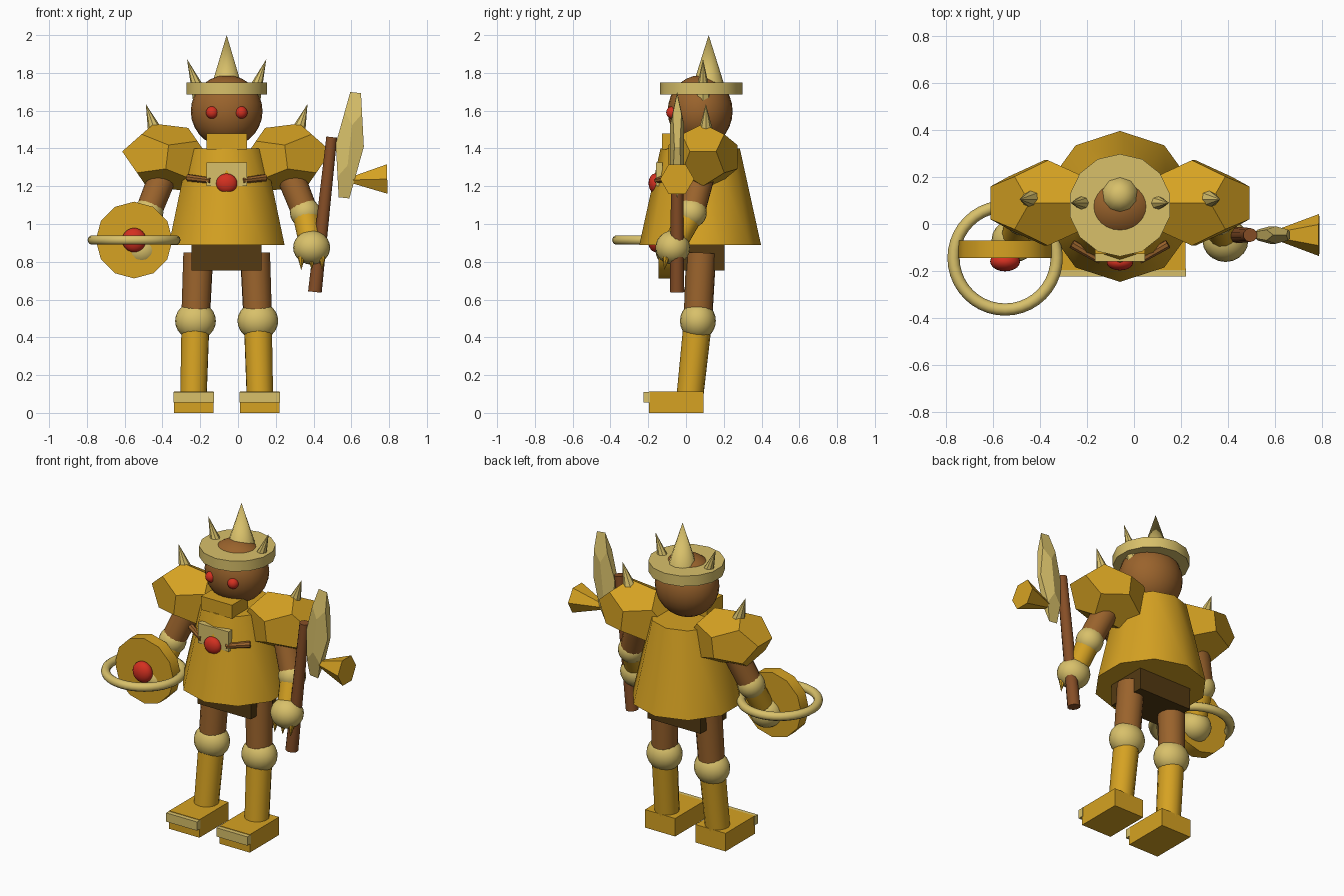
import bpy, bmesh, math
from mathutils import Vector, Matrix

if "Cube" in bpy.data.objects:
    bpy.data.objects.remove(bpy.data.objects["Cube"])

CX = -0.06   # body centre line


def mat(name, r, g, b):
    m = bpy.data.materials.new(name)
    lin = [((c / 255 + 0.055) / 1.055) ** 2.4 for c in (r, g, b)]
    m.diffuse_color = (*lin, 1)
    m.use_nodes = True
    m.node_tree.nodes["Principled BSDF"].inputs["Base Color"].default_value = m.diffuse_color
    return m


GOLD = mat("gold", 214, 162, 34)
SKIN = mat("brown", 154, 99, 44)
PALE = mat("pale_brass", 216, 192, 106)
RED = mat("red", 212, 48, 32)
DARK = mat("dark_brown", 84, 58, 18)
WOOD = mat("wood", 134, 78, 38)


def finish(bm, name, material, smooth=True, angle=40):
    bmesh.ops.recalc_face_normals(bm, faces=bm.faces)
    me = bpy.data.meshes.new(name)
    bm.to_mesh(me)
    bm.free()
    me.materials.append(material)
    ob = bpy.data.objects.new(name, me)
    bpy.context.collection.objects.link(ob)
    if smooth:
        bpy.ops.object.select_all(action='DESELECT')
        ob.select_set(True)
        bpy.context.view_layer.objects.active = ob
        bpy.ops.object.shade_smooth_by_angle(angle=math.radians(angle))
    return ob


def box(name, x0, x1, y0, y1, z0, z1, material):
    bm = bmesh.new()
    bmesh.ops.create_cube(bm, size=1)
    for v in bm.verts:
        v.co = ((x0 + x1) / 2 + v.co.x * (x1 - x0),
                (y0 + y1) / 2 + v.co.y * (y1 - y0),
                (z0 + z1) / 2 + v.co.z * (z1 - z0))
    return finish(bm, name, material, False)


def ball(name, c, r, material, seg=20, rings=12):
    bm = bmesh.new()
    bmesh.ops.create_uvsphere(bm, u_segments=seg, v_segments=rings, radius=1)
    r = r if isinstance(r, tuple) else (r, r, r)
    bm.transform(Matrix.Translation(c) @ Matrix.Diagonal((*r, 1)))
    return finish(bm, name, material)


def rod(name, a, b, r1, r2, material, seg=14):
    """Tapered round bar from a to b; a zero radius gives a spike."""
    a, b = Vector(a), Vector(b)
    bm = bmesh.new()
    bmesh.ops.create_cone(bm, cap_ends=True, segments=seg, radius1=r1,
                          radius2=r2, depth=(b - a).length)
    rot = Vector((0, 0, 1)).rotation_difference(b - a).to_matrix().to_4x4()
    bm.transform(Matrix.Translation((a + b) / 2) @ rot)
    return finish(bm, name, material)


def dodecahedron(name, c, r, tilt, material):
    t = (1 + 5 ** 0.5) / 2
    pts = [(x, y, z) for x in (-1, 1) for y in (-1, 1) for z in (-1, 1)]
    for i in (-1, 1):
        for j in (-1, 1):
            pts += [(0, i * t, j / t), (i / t, 0, j * t), (i * t, j / t, 0)]
    bm = bmesh.new()
    for p in pts:
        bm.verts.new(Vector(p) / 3 ** 0.5)
    bmesh.ops.convex_hull(bm, input=bm.verts)
    bmesh.ops.dissolve_limit(bm, angle_limit=0.02, verts=bm.verts, edges=bm.edges)
    bm.transform(Matrix.Translation(c) @ Matrix.Rotation(tilt, 4, 'Y')
                 @ Matrix.Diagonal((*r, 1)))
    return finish(bm, name, material, False)


# Torso, pelvis and chest ornament
rod("torso", (CX, 0.075, 0.89), (CX, 0.075, 1.40), 0.322, 0.21, GOLD, 10)
box("pelvis", CX - 0.185, CX + 0.185, -0.05, 0.205, 0.755, 0.93, DARK)
box("chest_plate", CX - 0.107, CX + 0.107, -0.16, -0.125, 1.20, 1.325, PALE)
ball("chest_gem", (CX, -0.165, 1.215), (0.056, 0.033, 0.052), RED)

# Head, jaw and crown
ball("head", (CX, 0.075, 1.597), (0.19, 0.172, 0.19), SKIN, 24, 14)
box("jaw", CX - 0.107, CX + 0.107, -0.127, 0.03, 1.395, 1.48, GOLD)
rod("crown_band", (CX, 0.08, 1.685), (CX, 0.08, 1.75), 0.2185, 0.2185, PALE, 14)
rod("crown_center_spike", (CX, 0.12, 1.73), (CX, 0.12, 2.0), 0.085, 0, PALE, 10)

for s, side in ((-1, "left"), (1, "right")):
    def P(x, y, z):
        return (CX + s * x, y, z)

    ball(side + "_eye", P(0.077, -0.072, 1.59), 0.033, RED)
    rod(side + "_crown_spike", P(0.125, 0.09, 1.64), P(0.21, 0.09, 1.873), 0.052, 0, PALE, 8)
    rod(side + "_chest_bar", P(0.205, -0.085, 1.245), P(0.085, -0.155, 1.23), 0.02, 0.016, SKIN, 8)

    # Shoulder guard with spike
    dodecahedron(side + "_shoulder_guard", P(0.315, 0.09, 1.355),
                 (0.257, 0.195, 0.178), -s * math.radians(7), GOLD)
    rod(side + "_shoulder_spike", P(0.375, 0.105, 1.48), P(0.428, 0.105, 1.635), 0.042, 0, PALE, 8)

    # Arm
    elbow = P(0.415, 0.03, 1.06)
    hand = P(0.45, -0.07, 0.875 if s > 0 else 0.86)
    rod(side + "_upper_arm", P(0.32, 0.09, 1.30), elbow, 0.075, 0.07, SKIN)
    ball(side + "_elbow", elbow, 0.08, PALE)
    rod(side + "_forearm", elbow, hand, 0.068, 0.062, GOLD)
    ball(side + "_hand", hand, (0.098, 0.092, 0.09), PALE)
    for i in (-1, 0, 1):
        h = Vector(hand) + Vector((i * 0.055, -0.035, -0.05))
        rod(side + "_claw", h, h + Vector((0, -0.01, -0.07)), 0.02, 0, GOLD, 8)

    # Leg and boot
    knee = P(0.165, 0.063, 0.487)
    rod(side + "_thigh", P(0.15, 0.08, 0.845), knee, 0.08, 0.076, SKIN)
    ball(side + "_knee", knee, (0.108, 0.095, 0.101), PALE)
    rod(side + "_shin", knee, P(0.176, 0.02, 0.08), 0.075, 0.071, GOLD)
    fx = CX + s * 0.175
    box(side + "_boot", fx - 0.105, fx + 0.105, -0.197, 0.093, 0, 0.113, GOLD)
    box(side + "_boot_trim", fx - 0.107, fx + 0.107, -0.225, -0.19, 0.055, 0.11, PALE)

# Shield with boss and horizontal hoop
SX, SZ = -0.55, 0.915
rod("shield", (SX, -0.145, SZ), (SX, -0.07, SZ), 0.203, 0.203, GOLD, 12)
ball("shield_boss", (SX, -0.16, SZ), (0.064, 0.042, 0.064), RED)
bm = bmesh.new()
N, M = 40, 10
ring = [[bm.verts.new((SX + (0.22 + 0.026 * math.cos(b)) * math.cos(a),
                       -0.145 + (0.22 + 0.026 * math.cos(b)) * math.sin(a),
                       SZ + 0.026 * math.sin(b)))
         for b in [2 * math.pi * j / M for j in range(M)]]
        for a in [2 * math.pi * i / N for i in range(N)]]
for i in range(N):
    for j in range(M):
        k, l = (i + 1) % N, (j + 1) % M
        bm.faces.new((ring[i][j], ring[k][j], ring[k][l], ring[i][l]))
finish(bm, "shield_hoop", PALE)

# Axe: shaft, faceted blade and back horn
rod("axe_shaft", (0.407, -0.047, 0.64), (0.496, -0.047, 1.46), 0.038, 0.03, WOOD, 10)
dodecahedron("axe_blade", (0.592, -0.047, 1.417), (0.08, 0.04, 0.30),
             math.radians(6.3), PALE)
rod("axe_horn", (0.56, -0.047, 1.232), (0.79, -0.047, 1.238), 0.004, 0.09, GOLD, 6)
